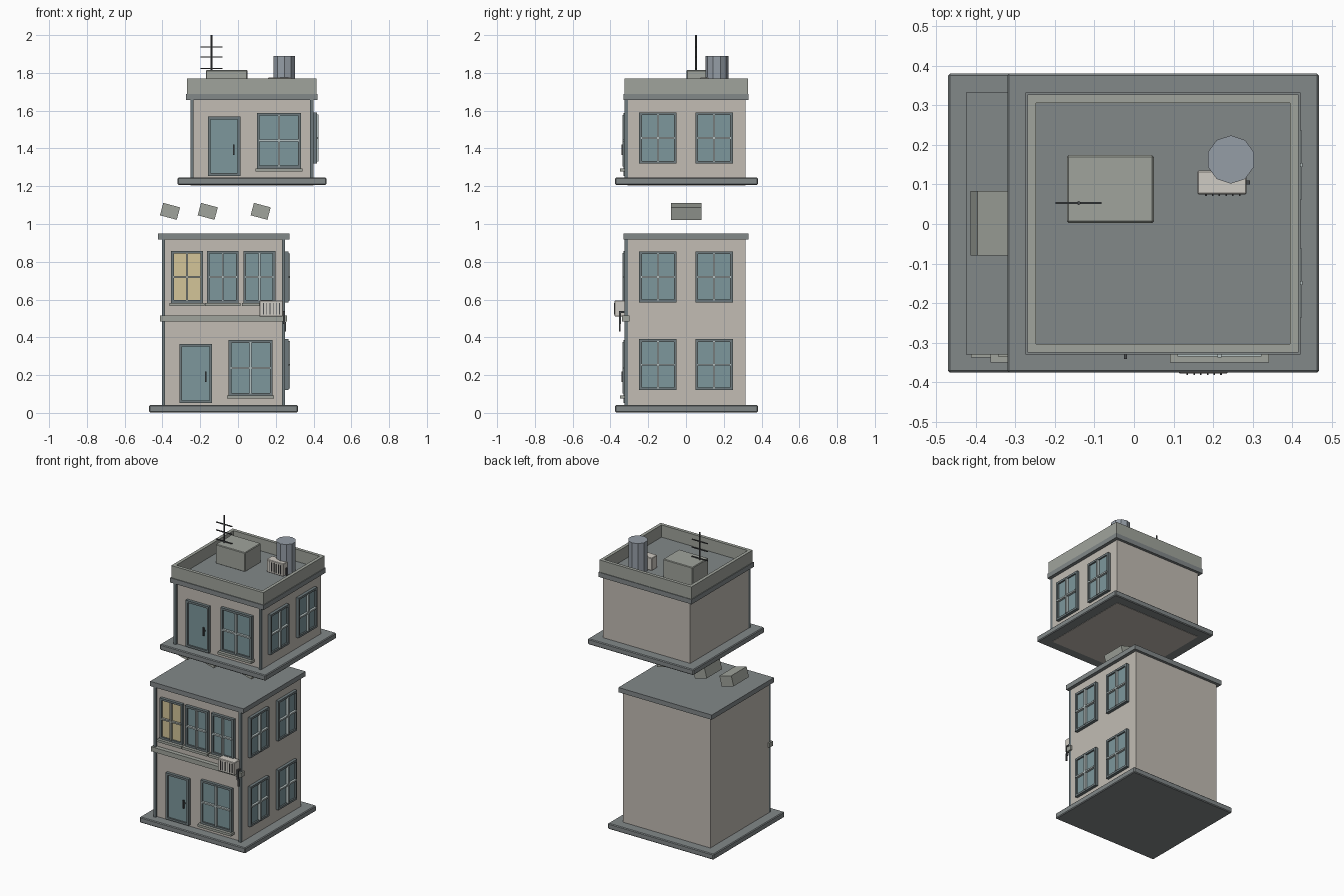
import bpy, bmesh, math
from mathutils import Matrix, Vector

if "Cube" in bpy.data.objects:
    bpy.data.objects.remove(bpy.data.objects["Cube"])


def mat(name, hexcol):
    m = bpy.data.materials.new(name)
    rgb = [int(hexcol[i:i + 2], 16) / 255 for i in (0, 2, 4)]
    m.diffuse_color = [((c + 0.055) / 1.055) ** 2.4 if c > 0.04 else c / 12.9 for c in rgb] + [1]
    m.use_nodes = True
    m.node_tree.nodes["Principled BSDF"].inputs["Base Color"].default_value = m.diffuse_color
    return m


WALL = mat("plaster", "C2BCB4")
SLAB = mat("slab", "828889")
TRIM = mat("trim", "A0A49C")
FRAME = mat("frame", "6E7A7D")
GLASS = mat("glass", "7D979C")
LIT = mat("lit_glass", "D3C598")
BAR = mat("glazing_bar", "B4C0C0")
METAL = mat("dark_metal", "4A4C4E")
PIPE = mat("vent_metal", "959DA6")
UNIT = mat("unit_casing", "CFCBC3")


def finish(name, bm, material, bevel=0):
    me = bpy.data.meshes.new(name)
    bm.to_mesh(me)
    bm.free()
    ob = bpy.data.objects.new(name, me)
    bpy.context.collection.objects.link(ob)
    me.materials.append(material)
    if bevel:
        b = ob.modifiers.new("bevel", "BEVEL")
        b.width, b.segments = bevel, 1
    return ob


def boxes(name, material, spans, bevel=0):
    """One object from boxes given as (x0, x1, y0, y1, z0, z1)."""
    bm = bmesh.new()
    for s in spans:
        lo, hi = Vector(s[0::2]), Vector(s[1::2])
        size = hi - lo
        bmesh.ops.create_cube(bm, size=1, matrix=Matrix.Translation((lo + hi) / 2)
                              @ Matrix.Diagonal((*[abs(c) for c in size], 1)))
    return finish(name, bm, material, bevel)


def rod(name, material, centre, r, z0, z1, sides):
    bm = bmesh.new()
    bmesh.ops.create_cone(bm, cap_ends=True, segments=sides, radius1=r, radius2=r, depth=z1 - z0,
                          matrix=Matrix.Translation((*centre, (z0 + z1) / 2)))
    return finish(name, bm, material)


WX, WF, WB = 0.325, -0.31, 0.314   # wall half width, front and back


def opening(name, side, cx, u, w, z0, z1, glass=GLASS, sill=False, bars=True):
    """Framed window or door on the front or right wall; u runs along the wall."""
    def span(u0, u1, d0, d1, a, b):
        if side == "front":
            return (cx + u0, cx + u1, WF - d1, WF - d0, a, b)
        return (cx + WX + d0, cx + WX + d1, u0, u1, a, b)
    l, r, f = u - w / 2, u + w / 2, 0.014
    zm = (z0 + z1) / 2
    boxes(name + "_frame", FRAME, [
        span(l, l + f, -.005, .02, z0, z1), span(r - f, r, -.005, .02, z0, z1),
        span(l + f, r - f, -.005, .02, z1 - f, z1), span(l + f, r - f, -.005, .02, z0, z0 + f)])
    boxes(name + "_pane", glass, [span(l + f, r - f, -.005, .010, z0 + f, z1 - f)])
    if bars:
        boxes(name + "_bars", BAR if glass == GLASS else TRIM, [
            span(u - .005, u + .005, .008, .027, z0 + .01, z1 - .01),
            span(l + .01, r - .01, .008, .025, zm - .005, zm + .005)])
    else:
        h = r - 0.034
        boxes(name + "_handle", METAL, [span(h - .004, h + .004, .02, .032, zm - .045, zm + .01),
                                        span(h - .003, h + .003, .008, .022, zm - .02, zm - .01)])
    if sill:
        boxes(name + "_sill", TRIM, [span(l - .009, r + .009, 0, .04, z0 - .016, z0)])


def ac_unit(name, x, y, z):
    """Casing with six grille slats; x, y, z is the left front lower corner."""
    boxes(name + "_casing", UNIT, [(x, x + .125, y, y + .06, z, z + .085)], .003)
    boxes(name + "_slats", METAL, [(x + .02 + i * .017, x + .024 + i * .017, y - .004, y + .001,
                                    z + .012, z + .073) for i in range(6)])


def storey_shell(name, cx, z0, wall_bottom, top):
    """Plinth, walls, front corner strips and roof slab."""
    boxes(name + "_plinth", SLAB, [(cx - .394, cx + .394, -.376, .38, z0, z0 + .038)], .005)
    boxes(name + "_walls", WALL, [(cx - WX, cx + WX, WF, WB, wall_bottom, top)])
    boxes(name + "_corner_strips", FRAME, [
        (cx + s * .309, cx + s * .3255, WF - .015, WF + .002, z0 + .03, top)
        if s > 0 else (cx - .3255, cx - .309, WF - .015, WF + .002, z0 + .03, top) for s in (-1, 1)])
    boxes(name + "_roof_slab", SLAB, [(cx - .348, cx + .348, -.33, .332, top, top + .032)])


def entrance_floor(name, cx, z):
    opening(name + "_door", "front", cx, -.147, .172, z + .052, z + .365, bars=False)
    opening(name + "_front_window", "front", cx, .143, .232, z + .092, z + .385, sill=True)


def side_pair(name, cx, z0):
    for tag, u in (("a", -.149), ("b", .149)):
        opening(f"{name}_side_window_{tag}", "right", cx, u, .197, z0, z0 + .27)


# Lower two-storey block
L = -0.0765
storey_shell("lower", L, 0.003, 0.02, 0.918)
entrance_floor("lower", L, 0.0)
for i, u in enumerate((-.193, -.004, .19)):
    opening(f"upper_window_{i}", "front", L, u, .168, .583, .857, LIT if i == 0 else GLASS, sill=True)
side_pair("ground", L, .12)
side_pair("first", L, .585)
boxes("floor_ledge", TRIM, [(L - .336, L + .336, -.338, -.30, .485, .516)])
ac_unit("wall_ac", .113, -.378, .51)
boxes("wall_ac_drain", METAL, [(.238, .248, -.355, -.345, .47, .54), (.246, .254, -.354, -.346, .43, .48),
                               (.22, .248, -.345, -.31, .53, .54)])

# Tilted blocks floating between the two parts
for i, x in enumerate((-.36, -.16, .12)):
    b = boxes(f"loose_block_{i}", TRIM, [(-.046, .046, -.08, .083, -.034, .034)])
    b.location = (x, 0, 1.067)
    b.rotation_euler = (0, math.radians(15), 0)

# Upper floating storey
U = 0.0735
storey_shell("top", U, 1.207, 1.205, 1.656)
entrance_floor("top", U, 1.203)
side_pair("top", U, 1.32)

# Parapet around the roof
x0, x1, y0, y1, t = U - .343, U + .343, -.325, .328, .022
boxes("parapet", TRIM, [
    (x0, x1, y0, y0 + t, 1.685, 1.77), (x0, x1, y1 - t, y1, 1.685, 1.77),
    (x0, x0 + t, y0 + t, y1 - t, 1.685, 1.77), (x1 - t, x1, y0 + t, y1 - t, 1.685, 1.77)])

# Roof equipment
boxes("roof_hatch", TRIM, [(-.17, .05, .003, .174, 1.685, 1.815)], .004)
rod("vent_pipe", PIPE, (.245, .163), .061, 1.685, 1.89, 10)
ac_unit("roof_ac", .16, .075, 1.69)
boxes("roof_ac_drain", METAL, [(.283, .293, .1, .11, 1.688, 1.74)])
rod("antenna_mast", METAL, (-.14, .053), .005, 1.81, 2.0, 6)
boxes("antenna_bars", METAL, [(-.198, -.082, .05, .056, z - .003, z + .003) for z in (1.823, 1.885, 1.938)])
